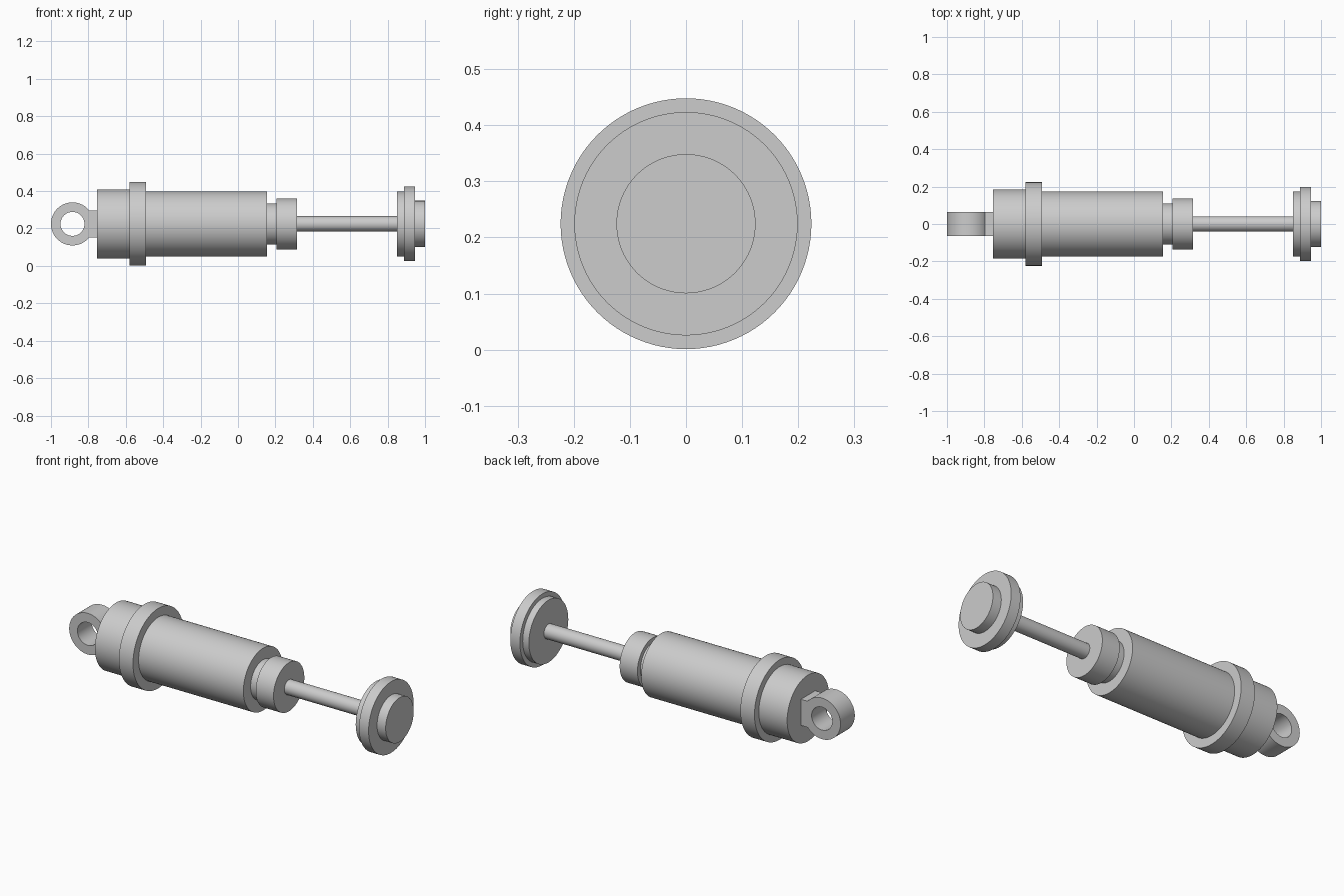
import bpy
from math import pi, sin, cos, asin, radians
from mathutils import Matrix

AXIS_Z = 0.2245
SIDES = 96

cube = bpy.data.objects.get("Cube")
if cube:
    bpy.data.objects.remove(cube, do_unlink=True)

grey = bpy.data.materials.new("plain grey")
grey.use_nodes = True
colour = (0.604, 0.604, 0.604, 1)
grey.diffuse_color = colour
grey.node_tree.nodes["Principled BSDF"].inputs["Base Color"].default_value = colour


def finish(obj):
    """Apply the material and shade round walls smooth with crisp rims."""
    obj.data.materials.append(grey)
    bpy.ops.object.select_all(action='DESELECT')
    obj.select_set(True)
    bpy.context.view_layer.objects.active = obj
    if obj.type == 'CURVE':
        bpy.ops.object.convert(target='MESH')
    bpy.ops.object.shade_smooth_by_angle(angle=radians(30))


def turned(name, start, steps):
    """Stepped shaft along x; each step is (end x, radius)."""
    profile = []
    for end, radius in steps:
        profile += [(start, radius), (end, radius)]
        start = end
    verts = [(x, r * cos(2 * pi * i / SIDES), r * sin(2 * pi * i / SIDES))
             for x, r in profile for i in range(SIDES)]
    faces = []
    for k in range(len(profile) - 1):
        for i in range(SIDES):
            a, b = k * SIDES + i, k * SIDES + (i + 1) % SIDES
            faces.append((a, b, b + SIDES, a + SIDES))
    last = (len(profile) - 1) * SIDES
    faces.append(tuple(reversed(range(SIDES))))
    faces.append(tuple(range(last, last + SIDES)))
    mesh = bpy.data.meshes.new(name)
    mesh.from_pydata(verts, [], faces)
    obj = bpy.data.objects.new(name, mesh)
    obj.location.z = AXIS_Z
    bpy.context.collection.objects.link(obj)
    finish(obj)


# Cylinder housing: rear cap, collar, barrel, neck, gland
turned("cylinder_housing", -0.755, [(-0.58, 0.185), (-0.493, 0.2235), (0.155, 0.174),
                                    (0.205, 0.11), (0.315, 0.136)])
# Piston rod, sunk into the gland and the end plate
turned("piston_rod", 0.28, [(0.87, 0.041)])
# End plate: back step, flange, boss
turned("end_plate", 0.85, [(0.888, 0.174), (0.947, 0.199), (1.0, 0.124)])

# Mounting eye: ring and tab cut from one plate
EYE_R, HOLE_R, TAB_H, EYE_X = 0.115, 0.064, 0.073, -0.885
gap = asin(TAB_H / EYE_R)
arc = [gap + (2 * pi - 2 * gap) * i / 72 for i in range(73)]
outline = [(EYE_R * cos(a), EYE_R * sin(a)) for a in arc]
tab_end = -0.74 - EYE_X
outline += [(tab_end, -TAB_H), (tab_end, TAB_H)]
hole = [(HOLE_R * cos(2 * pi * i / 64), HOLE_R * sin(2 * pi * i / 64)) for i in range(64)]

plate = bpy.data.curves.new("mounting_eye", 'CURVE')
plate.dimensions = '2D'
plate.fill_mode = 'BOTH'
plate.extrude = 0.063
for loop in (outline, hole):
    spline = plate.splines.new('POLY')
    spline.points.add(len(loop) - 1)
    for point, (x, y) in zip(spline.points, loop):
        point.co = (x, y, 0, 1)
    spline.use_cyclic_u = True
eye = bpy.data.objects.new("mounting_eye", plate)
eye.matrix_world = Matrix.Translation((EYE_X, 0, AXIS_Z)) @ Matrix.Rotation(pi / 2, 4, 'X')
bpy.context.collection.objects.link(eye)
finish(eye)
